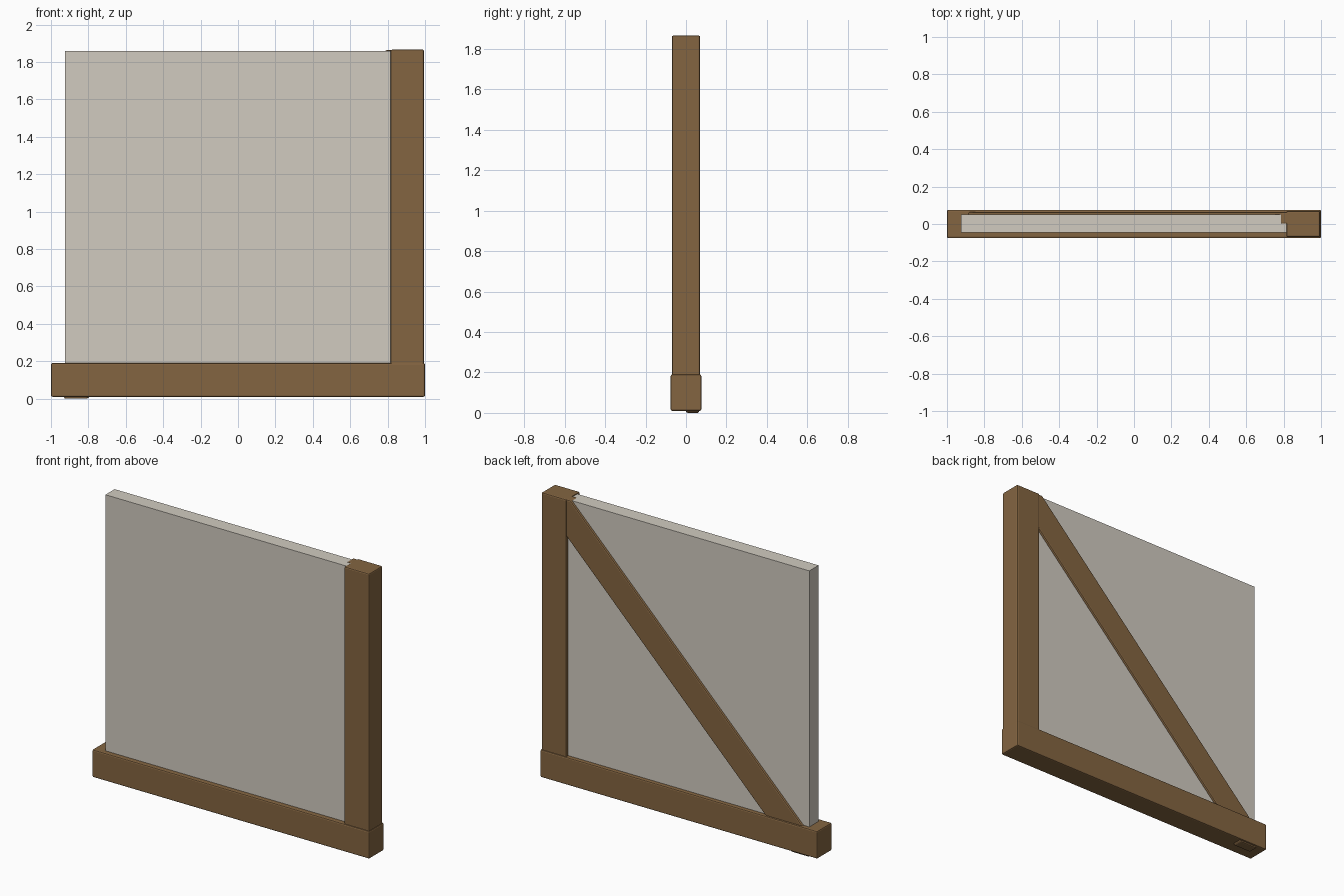
import bpy, bmesh
from mathutils import Vector

if "Cube" in bpy.data.objects:
    bpy.data.objects.remove(bpy.data.objects["Cube"])


def material(name, rgb):
    mat = bpy.data.materials.new(name)
    mat.diffuse_color = (*rgb, 1)
    mat.use_nodes = True
    mat.node_tree.nodes["Principled BSDF"].inputs["Base Color"].default_value = mat.diffuse_color
    return mat


wood = material("wood", (0.23, 0.13, 0.053))
plaster = material("plaster", (0.64, 0.60, 0.53))


def prism(name, outline, y0, y1, mat, bevel=0.0):
    """Extrude an x-z outline from y0 to y1, optionally with chamfered edges."""
    bm = bmesh.new()
    face = bm.faces.new([bm.verts.new((x, y0, z)) for x, z in outline])
    ext = bmesh.ops.extrude_face_region(bm, geom=[face])
    verts = [g for g in ext["geom"] if isinstance(g, bmesh.types.BMVert)]
    bmesh.ops.translate(bm, vec=Vector((0, y1 - y0, 0)), verts=verts)
    bmesh.ops.recalc_face_normals(bm, faces=bm.faces)
    mesh = bpy.data.meshes.new(name)
    bm.to_mesh(mesh)
    bm.free()
    mesh.materials.append(mat)
    obj = bpy.data.objects.new(name, mesh)
    bpy.context.collection.objects.link(obj)
    if bevel:
        mod = obj.modifiers.new("chamfer", "BEVEL")
        mod.width = bevel
        mod.segments = 2
        mod.limit_method = "ANGLE"
    return obj


def rect(x0, x1, z0, z1):
    return [(x0, z0), (x1, z0), (x1, z1), (x0, z1)]


# Horizontal sill beam
prism("sill_beam", rect(-1.0, 1.0, 0.01, 0.19), -0.076, 0.076, wood, 0.008)

# Upright post at the right end
prism("corner_post", rect(0.815, 0.995, 0.18, 1.866), -0.07, 0.07, wood, 0.008)

# Infill wall panel
prism("wall_panel", rect(-0.925, 0.82, 0.16, 1.86), -0.045, 0.05, plaster)

# Diagonal brace on the back, its clipped ends sunk into the sill and post
brace = [(-0.93, 0.0), (-0.805, 0.0), (0.93, 1.735),
         (0.93, 1.864), (0.79, 1.864), (-0.93, 0.144)]
prism("diagonal_brace", brace, 0.0, 0.065, wood, 0.008)
